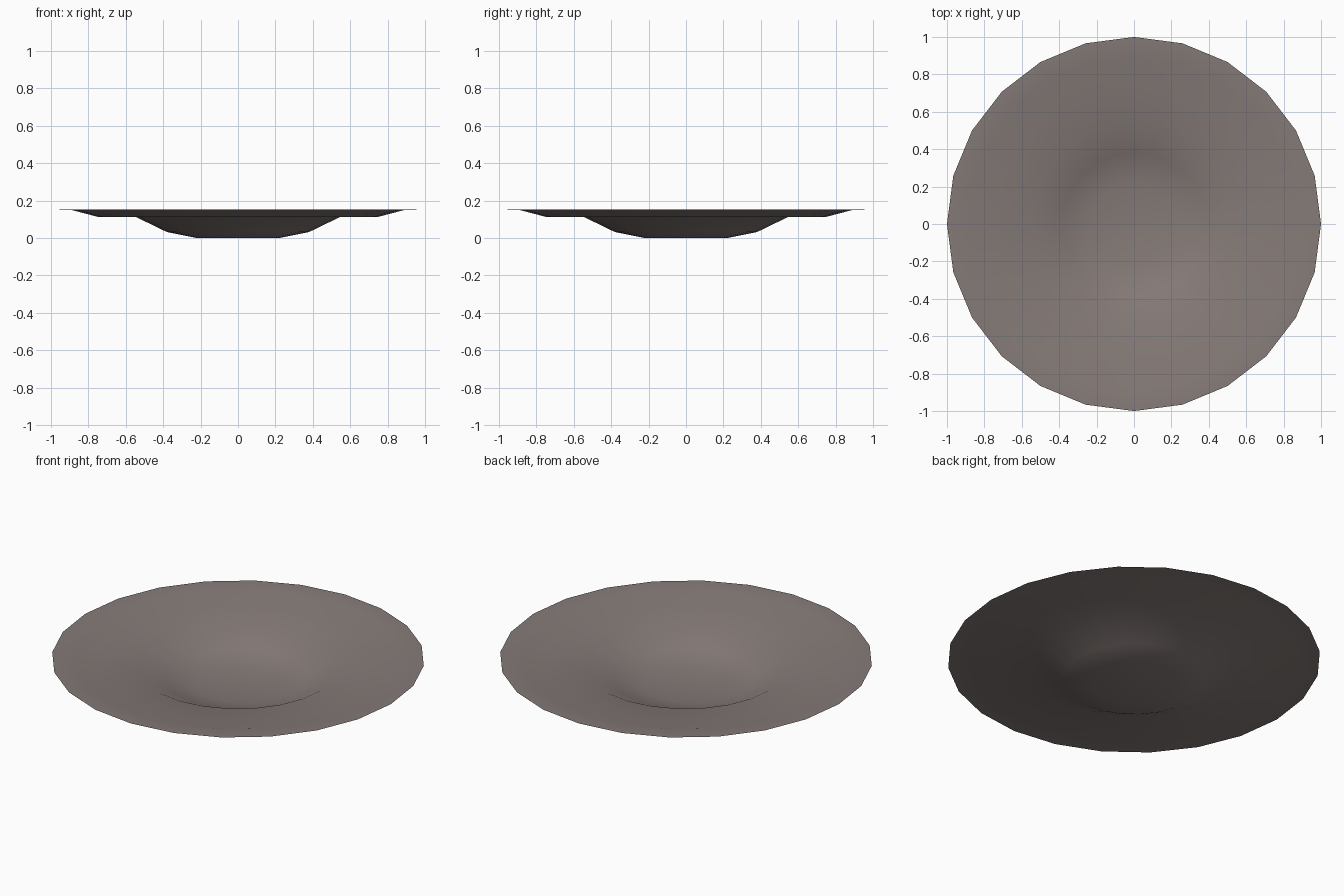
import bpy
import bmesh
from math import cos, sin, tau

if "Cube" in bpy.data.objects:
    bpy.data.objects.remove(bpy.data.objects["Cube"], do_unlink=True)

SIDES = 24

# One matt clay colour for the whole dish
clay = bpy.data.materials.new("warm_grey_clay")
colour = (0.235, 0.198, 0.187, 1)
clay.use_nodes = True
clay.diffuse_color = colour
bsdf = clay.node_tree.nodes["Principled BSDF"]
bsdf.inputs["Base Color"].default_value = colour
bsdf.inputs["Roughness"].default_value = 0.8

# Radius and height: flat base, rounded well, flat shoulder, raised rim
profile = [(0.22, 0), (0.38, 0.032), (0.545, 0.112),
           (0.745, 0.112), (0.89, 0.15), (1, 0.152)]

bm = bmesh.new()
rings = [[bm.verts.new((r * cos(tau * i / SIDES), r * sin(tau * i / SIDES), z))
          for i in range(SIDES)] for r, z in profile]

# Base disc, fanned from its middle
middle = bm.verts.new((0, 0, 0))
for i in range(SIDES):
    bm.faces.new((middle, rings[0][i], rings[0][(i + 1) % SIDES]))

# Walls between neighbouring rings
for inner, outer in zip(rings, rings[1:]):
    for i in range(SIDES):
        j = (i + 1) % SIDES
        bm.faces.new((inner[i], outer[i], outer[j], inner[j]))

for face in bm.faces:
    face.smooth = True

mesh = bpy.data.meshes.new("dish")
bm.to_mesh(mesh)
bm.free()
mesh.materials.append(clay)
dish = bpy.data.objects.new("dish", mesh)
bpy.context.collection.objects.link(dish)
